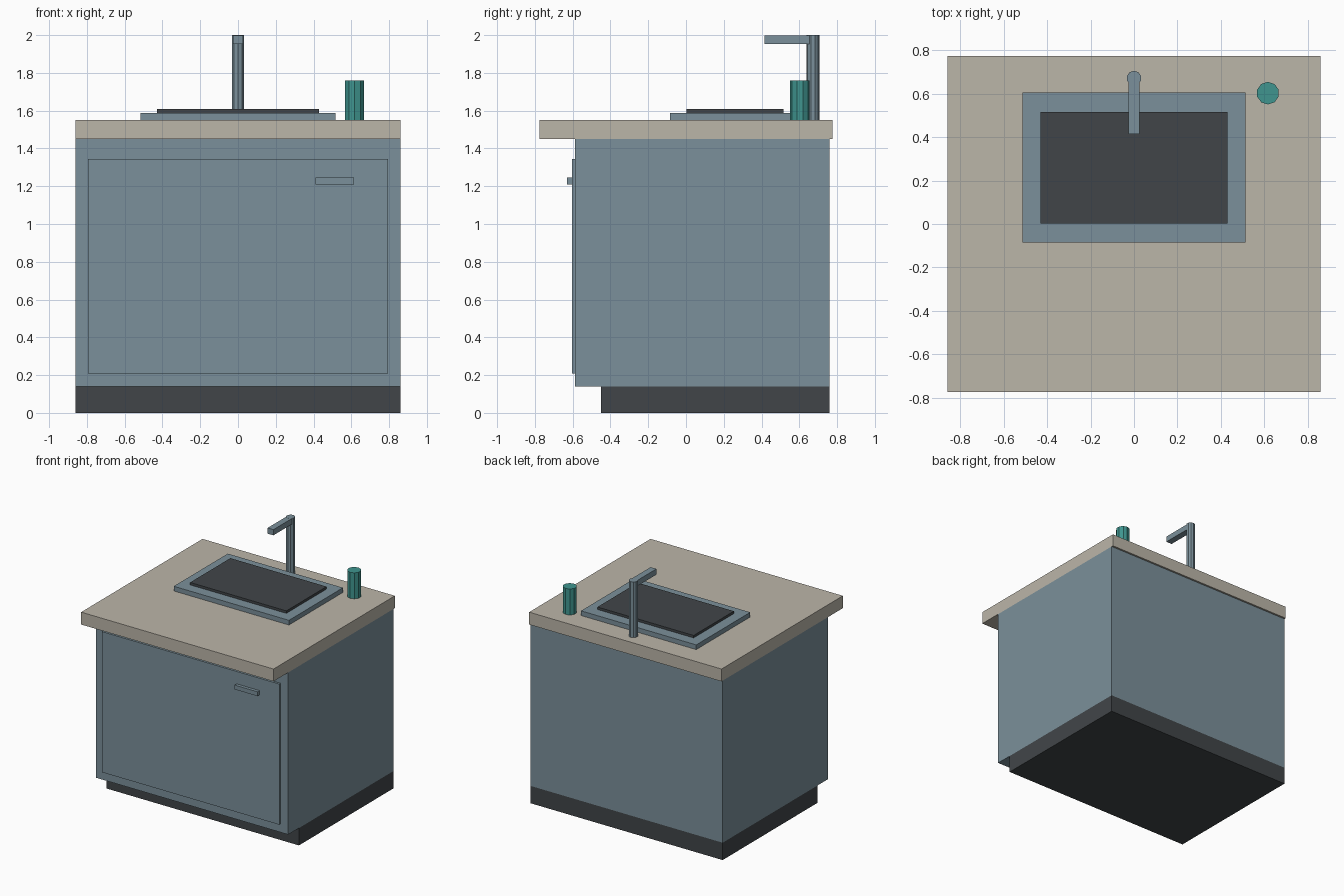
import bpy

if "Cube" in bpy.data.objects:
    bpy.data.objects.remove(bpy.data.objects["Cube"])


def material(name, rgb):
    m = bpy.data.materials.new(name)
    m.diffuse_color = (*rgb, 1.0)
    m.use_nodes = True
    m.node_tree.nodes["Principled BSDF"].inputs["Base Color"].default_value = m.diffuse_color
    return m


STEEL = material("blue_grey", (0.198, 0.279, 0.325))
STONE = material("warm_stone", (0.50, 0.466, 0.397))
DARK = material("charcoal", (0.053, 0.060, 0.066))
TEAL = material("teal", (0.05, 0.30, 0.275))


def box(name, x, y, z, mat):
    """Box from (min, max) ranges on each axis."""
    bpy.ops.mesh.primitive_cube_add(
        size=1, location=[(r[0] + r[1]) / 2 for r in (x, y, z)])
    ob = bpy.context.object
    ob.name = name
    ob.scale = [r[1] - r[0] for r in (x, y, z)]
    bpy.ops.object.transform_apply(location=False, rotation=False, scale=True)
    ob.data.materials.append(mat)
    return ob


def post(name, x, y, radius, z, mat):
    """Ten-sided upright prism."""
    bpy.ops.mesh.primitive_cylinder_add(
        vertices=10, radius=radius, depth=z[1] - z[0],
        location=(x, y, (z[0] + z[1]) / 2))
    ob = bpy.context.object
    ob.name = name
    ob.data.materials.append(mat)
    return ob


# Cabinet with recessed plinth and overhanging worktop
box("plinth", (-0.86, 0.86), (-0.45, 0.76), (0, 0.14), DARK)
box("cabinet", (-0.86, 0.86), (-0.587, 0.76), (0.14, 1.45), STEEL)
box("worktop", (-0.86, 0.86), (-0.775, 0.775), (1.45, 1.55), STONE)

# Door and pull handle
box("door", (-0.793, 0.793), (-0.604, -0.587), (0.208, 1.345), STEEL)
box("handle", (0.41, 0.615), (-0.63, -0.604), (1.21, 1.245), STEEL)

# Sink rim and basin
box("sink_rim", (-0.515, 0.515), (-0.085, 0.605), (1.55, 1.588), STEEL)
box("basin", (-0.43, 0.43), (0.003, 0.517), (1.588, 1.608), DARK)

# Tap
post("tap_column", 0, 0.672, 0.034, (1.55, 2.0), STEEL)
box("tap_spout", (-0.026, 0.026), (0.415, 0.672), (1.953, 1.999), STEEL)

# Soap cup
post("soap_cup", 0.617, 0.603, 0.052, (1.55, 1.76), TEAL)
